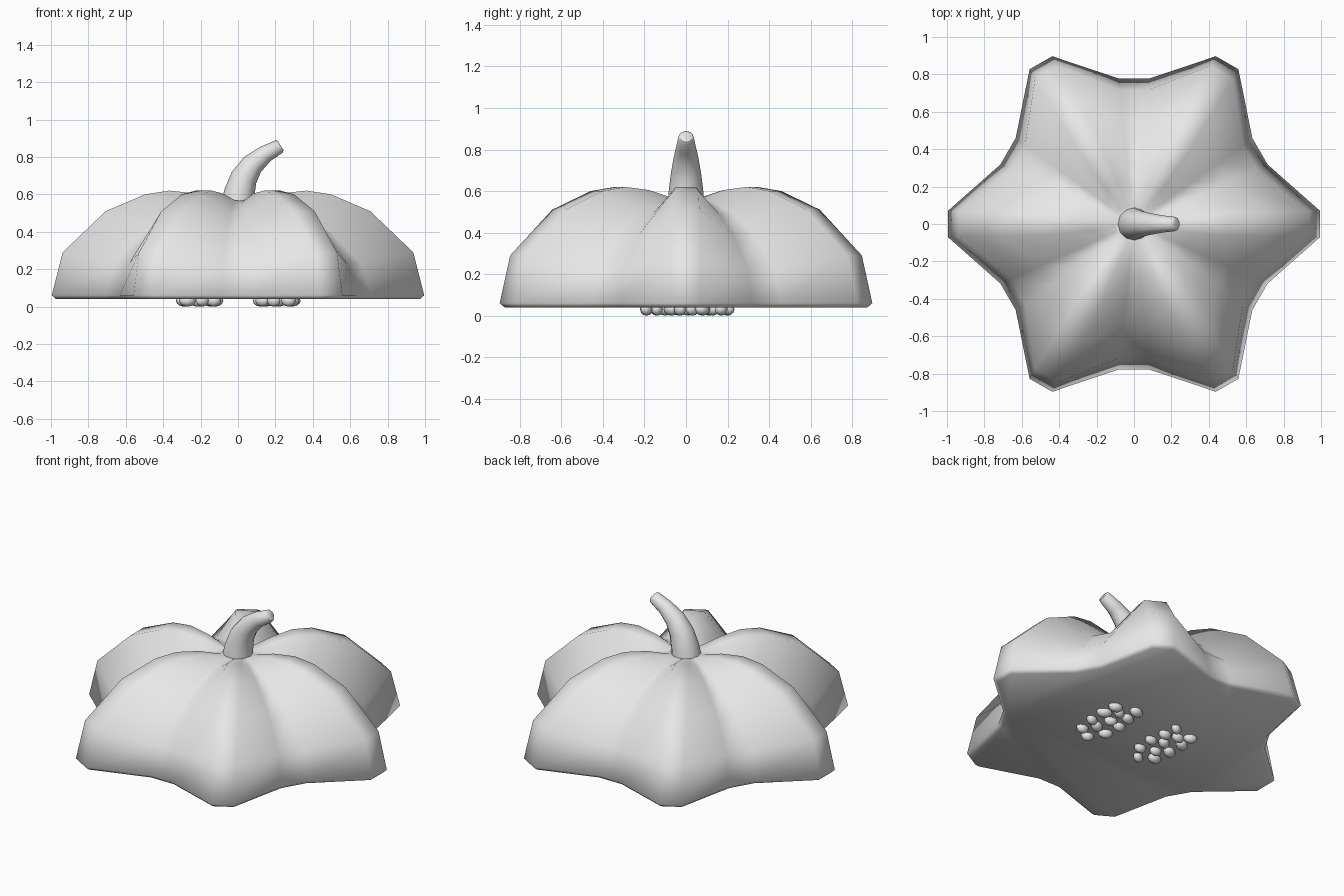
import bpy, bmesh, math, random
from mathutils import Vector, Matrix

random.seed(4)
cube = bpy.data.objects.get("Cube")
if cube:
    bpy.data.objects.remove(cube, do_unlink=True)

grey = bpy.data.materials.new("plain_grey")
grey.use_nodes = True
grey.diffuse_color = (0.8, 0.8, 0.8, 1)
grey.node_tree.nodes["Principled BSDF"].inputs["Base Color"].default_value = (0.8, 0.8, 0.8, 1)


def finish(name, bm, angle):
    """Turn a bmesh into a smooth shaded object."""
    bmesh.ops.recalc_face_normals(bm, faces=bm.faces[:])
    mesh = bpy.data.meshes.new(name)
    bm.to_mesh(mesh)
    bm.free()
    mesh.materials.append(grey)
    obj = bpy.data.objects.new(name, mesh)
    bpy.context.collection.objects.link(obj)
    bpy.ops.object.select_all(action='DESELECT')
    obj.select_set(True)
    bpy.context.view_layer.objects.active = obj
    bpy.ops.object.shade_smooth_by_angle(angle=math.radians(angle))
    return obj


def loft(name, rings, angle):
    """Skin a stack of closed rings and cap both ends."""
    bm = bmesh.new()
    loops = [[bm.verts.new(p) for p in ring] for ring in rings]
    n = len(loops[0])
    for low, high in zip(loops, loops[1:]):
        for i in range(n):
            j = (i + 1) % n
            bm.faces.new((low[i], low[j], high[j], high[i]))
    bm.faces.new(loops[0][::-1])
    bm.faces.new(loops[-1])
    return finish(name, bm, angle)


# Body: six lobes, each ring given as ridge radius, ridge height,
# ridge half width, groove radius, groove height
levels = [
    (0.975, 0.04, 0.06, 0.76, 0.04),
    (0.998, 0.06, 0.07, 0.782, 0.06),
    (0.94, 0.29, 0.07, 0.72, 0.23),
    (0.71, 0.51, 0.065, 0.55, 0.395),
    (0.50, 0.60, 0.06, 0.39, 0.49),
    (0.37, 0.62, 0.05, 0.28, 0.53),
    (0.23, 0.605, 0.035, 0.19, 0.555),
    (0.10, 0.57, 0.015, 0.10, 0.565),
]


def star_ring(ridge_r, ridge_z, half, groove_r, groove_z):
    spread = math.atan2(half, ridge_r)
    side = math.radians(6)
    pts = []
    for k in range(6):
        a = k * math.pi / 3
        b = a + math.pi / 6
        for ang, r, z in ((a - spread, ridge_r, ridge_z), (a + spread, ridge_r, ridge_z),
                          (b - side, groove_r, groove_z), (b + side, groove_r, groove_z)):
            pts.append((r * math.cos(ang), r * math.sin(ang), z))
    return pts


loft("gourd_body", [star_ring(*lv) for lv in levels], 65)

# Stem: tapered tube bending to the side, as x, z, radius
path = [(0, 0.55, 0.088), (0.008, 0.61, 0.082), (0.032, 0.69, 0.072),
        (0.078, 0.76, 0.06), (0.145, 0.815, 0.047), (0.22, 0.856, 0.038),
        (0.228, 0.861, 0.03)]
stem_rings = []
for i, (x, z, r) in enumerate(path):
    x0, z0, _ = path[max(i - 1, 0)]
    x1, z1, _ = path[min(i + 1, len(path) - 1)]
    t = Vector((x1 - x0, 0, z1 - z0)).normalized()
    u = Vector((t.z, 0, -t.x))
    stem_rings.append([Vector((x, 0, z)) + u * r * math.cos(a) + Vector((0, r * math.sin(a), 0))
                       for a in (k * math.tau / 12 for k in range(12))])
loft("stem", stem_rings, 50)

# Seeds: two clusters of flattened beads on the underside
spots = [(0.19, -0.19), (0.27, -0.14), (0.13, -0.10), (0.22, -0.07), (0.29, -0.03),
         (0.12, 0.01), (0.20, 0.03), (0.29, 0.08), (0.14, 0.11), (0.22, 0.13),
         (0.28, 0.17), (0.15, 0.20)]
for side, label in ((1, "left"), (-1, "right")):
    bm = bmesh.new()
    for x, y in spots:
        turn = math.radians(random.uniform(-40, 40))
        size = random.uniform(0.85, 1.1)
        m = (Matrix.Translation((side * x, y, 0.031))
             @ Matrix.Rotation(turn, 4, 'Z')
             @ Matrix.Diagonal((0.045 * size, 0.032 * size, 0.031, 1)))
        bmesh.ops.create_uvsphere(bm, u_segments=8, v_segments=6, radius=1, matrix=m)
    finish("seeds_" + label, bm, 60)
